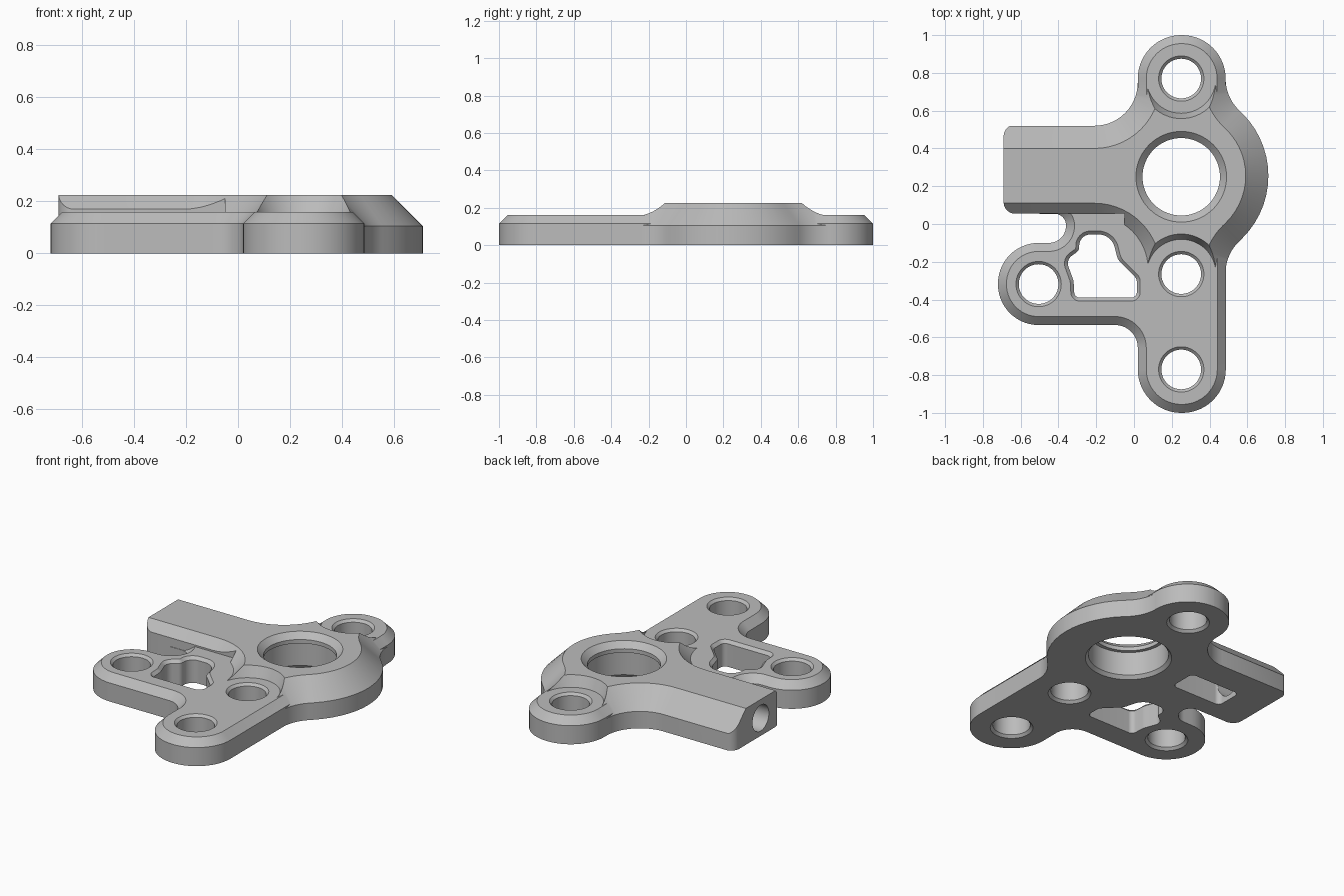
import bpy, bmesh, math
from mathutils import Vector, Matrix

if "Cube" in bpy.data.objects:
    bpy.data.objects.remove(bpy.data.objects["Cube"])

metal = bpy.data.materials.new("satin grey metal")
metal.use_nodes = True
GREY = (0.5, 0.5, 0.5, 1)
metal.diffuse_color = GREY
metal.node_tree.nodes["Principled BSDF"].inputs["Base Color"].default_value = GREY

SEGS = 14


def outline(corners, inset):
    """Counter-clockwise polygon of (x, y, fillet radius), moved inward by inset."""
    pts = []
    n = len(corners)
    for i, (x, y, r) in enumerate(corners):
        p = Vector((x, y))
        d0 = (p - Vector(corners[i - 1][:2])).normalized()
        d1 = (Vector(corners[(i + 1) % n][:2]) - p).normalized()
        n0, n1 = Vector((-d0.y, d0.x)), Vector((-d1.y, d1.x))
        p = p + (n0 + n1) * inset / (1 + n0.dot(n1))
        if r == 0:
            pts.append(p)
            continue
        turn = math.atan2(d0.x * d1.y - d0.y * d1.x, d0.dot(d1))
        side = math.copysign(1, turn)
        r = max(r - side * inset, 0.003)
        start = p - d0 * r * math.tan(abs(turn) / 2)
        centre = start + n0 * side * r
        for k in range(SEGS + 1):
            pts.append(centre + Matrix.Rotation(turn * k / SEGS, 2) @ (start - centre))
    return pts


def circle(centre, r, n=64):
    return [Vector((centre[0] + r * math.cos(math.tau * k / n),
                    centre[1] + r * math.sin(math.tau * k / n))) for k in range(n)]


def loft(name, rings):
    """Closed solid through (z, points) rings of equal length."""
    bm = bmesh.new()
    loops = [[bm.verts.new((p.x, p.y, z)) for p in pts] for z, pts in rings]
    for a, b in zip(loops, loops[1:]):
        for i in range(len(a)):
            j = (i + 1) % len(a)
            bm.faces.new((a[i], a[j], b[j], b[i]))
    bm.faces.new(loops[0][::-1])
    bm.faces.new(loops[-1])
    bmesh.ops.recalc_face_normals(bm, faces=bm.faces)
    mesh = bpy.data.meshes.new(name)
    bm.to_mesh(mesh)
    bm.free()
    ob = bpy.data.objects.new(name, mesh)
    bpy.context.collection.objects.link(ob)
    mesh.materials.append(metal)
    return ob


def prism(name, corners, layers):
    return loft(name, [(z, outline(corners, inset)) for z, inset in layers])


def lathe(name, centre, profile):
    return loft(name, [(z, circle(centre, r)) for z, r in profile])


def combine(target, tool, operation):
    mod = target.modifiers.new(operation, "BOOLEAN")
    mod.operation, mod.object, mod.solver = operation, tool, "EXACT"
    bpy.context.view_layer.objects.active = target
    bpy.ops.object.modifier_apply(modifier=mod.name)
    bpy.data.objects.remove(tool)


EAR, INNER, FOOT, LOBE = (0.25, 0.77), (0.25, -0.265), (0.25, -0.77), (-0.505, -0.318)
MID = 0.255

# raised hub and arm, symmetric about the hub's centre line
half = [(0.908, MID, 0.465), (0.485, 0.673, 0.23), (0.485, 1, 0.23), (0.02, 1, 0.23),
        (0.02, 0.52, 0.23), (-0.9, 0.52, 0)]
hub_shape = half + [(x, 2 * MID - y, r) for x, y, r in half[:0:-1]]
bracket = prism("bracket", hub_shape, [(0, 0), (0.105, 0), (0.225, 0.12)])

# trim the arm end and its inner flank
trim = [(-0.69, 0.525, 0.06), (-0.69, 0.055, 0.06), (-0.05, 0.055, 0), (-0.05, -1.3, 0),
        (1, -1.3, 0), (1, 1.3, 0), (-0.3, 1.3, 0), (-0.3, 0.525, 0)]
combine(bracket, prism("arm_trim", trim, [(-0.1, 0), (0.5, 0)]), "INTERSECT")

# conical reliefs around the two bolt holes beside the hub
for spot in (EAR, INNER):
    combine(bracket, lathe("relief", spot, [(0.158, 0.183), (0.225, 0.212), (0.26, 0.227)]),
            "DIFFERENCE")

# thin plates: rear ear and the front mounting plate
PLATE = [(0, 0), (0.115, 0), (0.16, 0.045)]
ear = [(0.02, 0.4, 0), (0.485, 0.4, 0), (0.485, 1, 0.23), (0.02, 1, 0.23)]
combine(bracket, prism("ear_plate", ear, PLATE), "UNION")
plate = [(0.02, -1, 0.23), (0.486, -1, 0.23), (0.486, 0.2, 0), (-0.5, 0.2, 0),
         (-0.5, 0.054, 0), (-0.36, 0.054, 0.06), (-0.36, -0.1, 0.09), (-0.72, -0.1, 0.215),
         (-0.72, -0.535, 0.215), (0.02, -0.535, 0.12)]
combine(bracket, prism("mounting_plate", plate, PLATE), "UNION")

# stepped bearing bore
bore = [(-0.02, 0.26), (0.02, 0.225), (0.165, 0.225), (0.166, 0.205), (0.19, 0.205),
        (0.225, 0.24), (0.245, 0.26)]
combine(bracket, lathe("bearing_bore", (0.25, 0.25), bore), "DIFFERENCE")

# bolt holes, chamfered at both ends
for spot in (EAR, INNER, FOOT, LOBE):
    hole = [(-0.02, 0.14), (0.015, 0.105), (0.145, 0.105), (0.175, 0.135)]
    combine(bracket, lathe("bolt_hole", spot, hole), "DIFFERENCE")

# weight-saving window
window = [(-0.315, -0.39, 0.03), (0.015, -0.39, 0.03), (0.015, -0.29, 0.04),
          (-0.085, -0.19, 0.08), (-0.12, -0.055, 0.09), (-0.29, -0.055, 0.06),
          (-0.29, -0.14, 0.035), (-0.36, -0.19, 0.05), (-0.32, -0.3, 0.06)]
combine(bracket, prism("window", window, [(-0.05, 0), (0.142, 0), (0.17, -0.028)]), "DIFFERENCE")

# slot under the arm and the hole in the arm's end
slot = [(-0.48, 0.17, 0.03), (-0.14, 0.17, 0.03), (-0.14, 0.34, 0.03), (-0.48, 0.34, 0.03)]
combine(bracket, prism("arm_slot", slot, [(-0.05, 0), (0.185, 0)]), "DIFFERENCE")
end_hole = lathe("end_hole", (0, 0), [(-0.8, 0.08), (-0.4, 0.08)])
end_hole.data.transform(Matrix.Translation((0, MID, 0.11)) @ Matrix.Rotation(math.pi / 2, 4, "Y"))
combine(bracket, end_hole, "DIFFERENCE")

# smooth curved walls, keep machined edges crisp
bpy.ops.object.select_all(action="DESELECT")
bracket.select_set(True)
bpy.context.view_layer.objects.active = bracket
bpy.ops.object.shade_smooth_by_angle(angle=math.radians(25))
